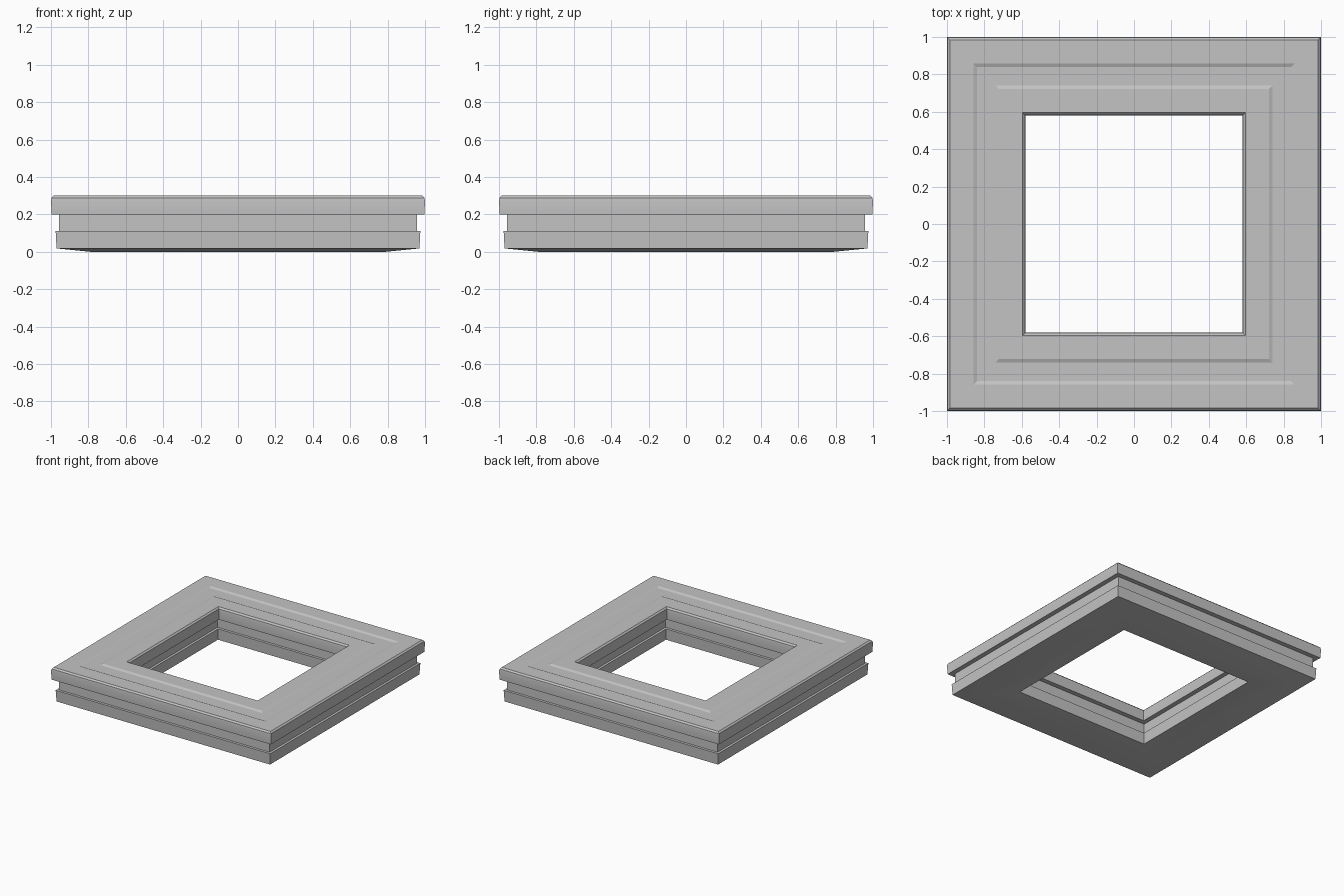
import bpy
import bmesh

cube = bpy.data.objects.get("Cube")
if cube:
    bpy.data.objects.remove(cube, do_unlink=True)

# Plain grey finish
grey = bpy.data.materials.new("plain_grey")
grey.use_nodes = True
colour = (0.55, 0.55, 0.55, 1)
grey.diffuse_color = colour
grey.node_tree.nodes["Principled BSDF"].inputs["Base Color"].default_value = colour

# Outer half of the moulding section: (distance from the rail centre line, height)
CENTRE = 0.79
half = [
    (0.0, 0.0),        # shallow keel underneath
    (0.18, 0.018),     # lower band
    (0.185, 0.11),
    (0.168, 0.112),    # side channel
    (0.168, 0.2),
    (0.206, 0.2),      # upper band
    (0.21, 0.27),
    (0.207, 0.288),    # eased top edge
    (0.195, 0.3),
    (0.069, 0.3),      # recessed strip in the top
    (0.049, 0.292),
]
section = [(CENTRE + d, z) for d, z in half]
section += [(CENTRE - d, z) for d, z in reversed(half[1:])]

# Sweep the section round a square with mitred corners
bm = bmesh.new()
corners = [(1, -1), (1, 1), (-1, 1), (-1, -1)]
rings = [[bm.verts.new((sx * u, sy * u, z)) for u, z in section] for sx, sy in corners]
count = len(section)
for k in range(4):
    here, there = rings[k], rings[(k + 1) % 4]
    for i in range(count):
        j = (i + 1) % count
        bm.faces.new((here[i], there[i], there[j], here[j]))
bmesh.ops.recalc_face_normals(bm, faces=bm.faces)

mesh = bpy.data.meshes.new("square_frame")
bm.to_mesh(mesh)
bm.free()
mesh.materials.append(grey)
frame = bpy.data.objects.new("square_frame", mesh)
bpy.context.collection.objects.link(frame)

# Smooth the gentle curves, keep the arrises sharp
bpy.ops.object.select_all(action="DESELECT")
frame.select_set(True)
bpy.context.view_layer.objects.active = frame
bpy.ops.object.shade_smooth_by_angle(angle=0.35)
